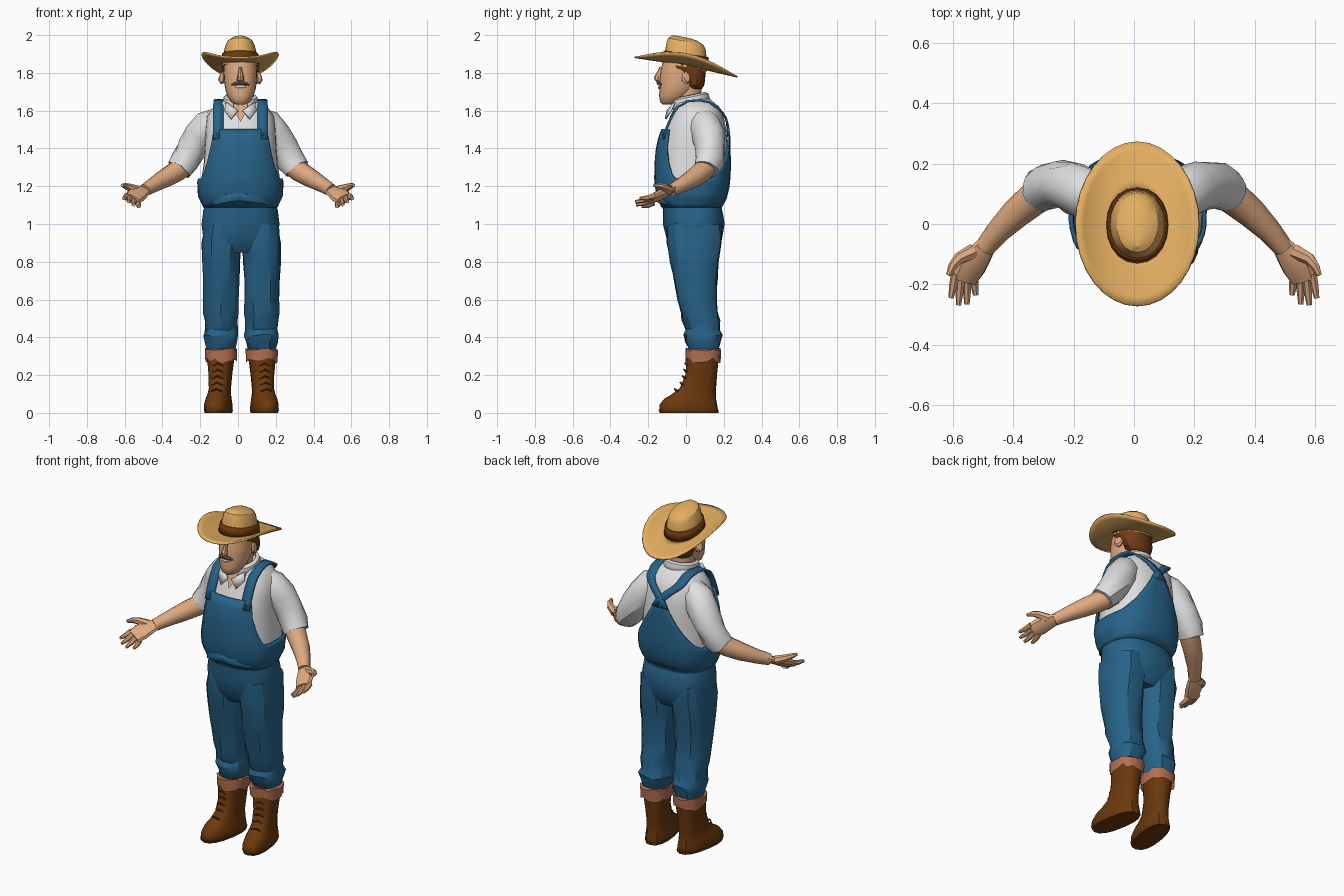
import bpy, bmesh, math, random
from mathutils import Vector as V

if "Cube" in bpy.data.objects:
    bpy.data.objects.remove(bpy.data.objects["Cube"])

random.seed(4)
CX = 0.013  # body centre line


def material(name, rgb):
    m = bpy.data.materials.new(name)
    m.diffuse_color = (*rgb, 1)
    m.use_nodes = True
    m.node_tree.nodes["Principled BSDF"].inputs["Base Color"].default_value = m.diffuse_color
    return m


DENIM = material("denim blue", (.020, .125, .25))
WHITE = material("shirt white", (.74, .74, .75))
SKIN = material("skin", (.74, .40, .215))
STRAW = material("straw", (.78, .43, .12))
LEATHER = material("boot leather", (.145, .040, .004))
CUFF = material("cuff tan", (.45, .16, .085))
HAIR = material("hair brown", (.16, .045, .009))
TACHE = material("moustache grey brown", (.22, .12, .07))
TEETH = material("mouth pale", (.72, .62, .55))


def build(name, verts, faces, mat, angle=35, thick=0):
    bm = bmesh.new()
    vs = [bm.verts.new(v) for v in verts]
    for f in faces:
        bm.faces.new([vs[i] for i in f])
    bmesh.ops.recalc_face_normals(bm, faces=bm.faces)
    me = bpy.data.meshes.new(name)
    bm.to_mesh(me)
    bm.free()
    me.materials.append(mat)
    ob = bpy.data.objects.new(name, me)
    bpy.context.collection.objects.link(ob)
    if thick:
        mod = ob.modifiers.new("thickness", 'SOLIDIFY')
        mod.thickness, mod.offset = thick, 0
    bpy.ops.object.select_all(action='DESELECT')
    ob.select_set(True)
    bpy.context.view_layer.objects.active = ob
    bpy.ops.object.shade_smooth_by_angle(angle=math.radians(angle))
    return ob


def loft(name, rings, mat, caps=True, closed=True, jitter=0, **kw):
    n = len(rings[0])
    verts = [V(p) + V([random.uniform(-jitter, jitter) for _ in range(3)]) for r in rings for p in r]
    faces = [(k*n + i, k*n + (i+1) % n, (k+1)*n + (i+1) % n, (k+1)*n + i)
             for k in range(len(rings) - 1) for i in range(n if closed else n - 1)]
    if caps:
        faces += [tuple(range(n)), tuple(range((len(rings)-1)*n, len(rings)*n))]
    return build(name, verts, faces, mat, **kw)


def spow(v, e):
    return math.copysign(abs(v) ** (2 / e), v)


def point(a, cx, z, hw, yf, yb, e=2.4):
    # angle 0 is the front
    return V((cx + hw*spow(math.sin(a), e), (yf+yb)/2 - (yb-yf)/2*spow(math.cos(a), e), z))


def rings(secs, cx=CX, n=18, e=2.4):
    return [[point(math.tau*i/n, cx, *s, e) for i in range(n)] for s in secs]


def tube(name, pts, radii, mat, n=10, flat=1, up=(0, 0, 1), **kw):
    pts, out = [V(p) for p in pts], []
    for i, p in enumerate(pts):
        t = (pts[min(i+1, len(pts)-1)] - pts[max(i-1, 0)]).normalized()
        a = t.cross(V(up)).normalized()
        b = a.cross(t)
        out.append([p + radii[i]*(a*math.cos(math.tau*k/n) + b*flat*math.sin(math.tau*k/n)) for k in range(n)])
    return loft(name, out, mat, **kw)


# torso: z, half width, front y, back y
TORSO = [(1.09, .180, -.115, .175), (1.15, .207, -.14, .205), (1.22, .212, -.15, .218), (1.32, .196, -.15, .22),
         (1.42, .19, -.14, .22), (1.50, .187, -.113, .213), (1.57, .178, -.085, .198), (1.62, .142, -.062, .175),
         (1.66, .085, -.055, .13)]


def section(z, off=0):
    for a, b in zip(TORSO, TORSO[1:]):
        if z <= b[0] or b is TORSO[-1]:
            t = min(max((z - a[0]) / (b[0] - a[0]), 0), 1)
            s = [a[i] + (b[i] - a[i])*t for i in range(4)]
            return z, s[1] + off, s[2] - off, s[3] + off


def on_torso(x, z, side, off):
    _, hw, yf, yb = section(z, off)
    k = max(0, 1 - abs(x/hw)**2.4) ** (1/2.4)
    return V((CX + x, (yf+yb)/2 + side*(yb-yf)/2*k, z))


loft("shirt_body", rings(TORSO[1:], n=24), WHITE, jitter=.002)


# overalls upper: bib in front, low at the sides, pointed at the back
def top_height(a):
    d = abs(math.degrees(a))
    if d < 40:
        return 1.50
    if d < 68:
        return 1.50 - .26*math.sin((d-40)/28*math.pi/2)
    if d < 112:
        return 1.24
    return 1.24 + .30*((d-112)/68)**1.6


N, ROWS = 54, 9
shell = []
for r in range(ROWS):
    row = []
    for i in range(N):
        a = math.tau*i/N - math.pi
        z = 1.09 + (top_height(a) - 1.09)*r/(ROWS-1)
        row.append(point(a, CX, *section(z, .011 + random.uniform(-.002, .002))))
    shell.append(row)
loft("overalls_bib", shell, DENIM, caps=False, thick=.012, angle=30)

# hips and waist
loft("overalls_hips", rings([(.85, .175, -.06, .15), (.90, .195, -.098, .188), (1.0, .206, -.12, .207),
     (1.07, .198, -.122, .195), (1.10, .190, -.125, .184), (1.14, .20, -.13, .19)], n=22), DENIM, jitter=.003)
tube("waist_roll", [on_torso(x, 1.125 + .02*math.cos(x*14), -1, .004) for x in (-.17, -.12, -.06, 0, .06, .12, .17)],
     [.012, .022, .026, .022, .026, .022, .012], DENIM, n=8, flat=1.2, jitter=.003)


def ribbon(name, pts, w, mat, thick=.012):
    return loft(name, [[p - V((w, 0, 0)), p + V((w, 0, 0))] for p in pts], mat, caps=False, closed=False, thick=thick)


LEG = [(.335, .075, .02, .17), (.37, .082, .0, .182), (.41, .093, -.01, .19), (.44, .086, .0, .18),
       (.49, .088, -.02, .178), (.53, .093, -.025, .172), (.60, .094, -.042, .162), (.70, .097, -.065, .165),
       (.80, .101, -.085, .175), (.90, .103, -.102, .192), (1.0, .088, -.10, .19)]
BOOT = [(0, .064, -.135, .165), (.018, .070, -.145, .17), (.045, .069, -.142, .165), (.075, .064, -.118, .16),
        (.10, .058, -.075, .16), (.13, .056, -.035, .16), (.20, .061, -.005, .165), (.30, .073, .005, .175)]


def turned(rs, c, ang):
    return [[V((c + (p.x-c)*math.cos(ang) - (p.y-.1)*math.sin(ang),
                .1 + (p.x-c)*math.sin(ang) + (p.y-.1)*math.cos(ang), p.z)) for p in r] for r in rs]


for s, side in ((-1, "right"), (1, "left")):
    # legs, boots, turned down cuffs, laces
    c, turn = .018 + s*.108, s*.16
    loft(side + "_leg", rings(LEG, c, 14), DENIM, jitter=.005, angle=28)
    loft(side + "_boot", turned(rings(BOOT, c, 16), c, turn), LEATHER)
    loft(side + "_sole", turned(rings([(0, .066, -.142, .172), (.014, .071, -.148, .174)], c, 16), c, turn), LEATHER)
    cuff = rings([(.275, .084, -.002, .183), (.335, .087, -.004, .186), (.338, .072, .01, .172)], c, 18)
    for i in range(18):
        cuff[0][i].z += random.uniform(-.012, .018)
        cuff[1][i].z += random.uniform(-.008, .010)
    loft(side + "_boot_cuff", cuff, CUFF, caps=False)
    for k in range(5):
        z, y = .115 + k*.034, (-.062, -.032, -.02, -.012, -.006)[k]
        line = turned([[V((c - .028, y + .014, z)), V((c, y, z + .012)), V((c + .028, y + .014, z))]], c, turn)[0]
        tube(f"{side}_lace_{k}", line, [.005]*3, LEATHER, n=5)

    # sleeve, forearm and hand
    tube(side + "_sleeve", [(s*x, y, z) for x, y, z in ((.09, .085, 1.555), (.155, .10, 1.52), (.20, .12, 1.465),
         (.242, .13, 1.40), (.28, .125, 1.335), (.312, .108, 1.288))], [.07, .086, .086, .079, .076, .070],
         WHITE, n=14, jitter=.004)
    tube(side + "_forearm", [(s*x, y, z) for x, y, z in ((.285, .115, 1.31), (.33, .085, 1.275), (.39, .035, 1.24),
         (.45, -.025, 1.205), (.495, -.08, 1.178))], [.058, .056, .050, .040, .033], SKIN, n=12)
    up = (-.45*s, .1, .85)
    tube(side + "_palm", [(s*x, y, z) for x, y, z in ((.485, -.065, 1.183), (.515, -.105, 1.168),
         (.54, -.145, 1.15), (.56, -.185, 1.132))], [.034, .047, .053, .045], SKIN, n=10, flat=.48, up=up)
    for k, (b, t) in enumerate((((.59, -.165, 1.15), (.605, -.245, 1.135)), ((.572, -.18, 1.138), (.58, -.268, 1.118)),
                                ((.552, -.182, 1.124), (.552, -.265, 1.102)), ((.53, -.17, 1.113), (.523, -.235, 1.092)))):
        m = ((b[0]+t[0])/2, (b[1]+t[1])/2, (b[2]+t[2])/2 - .004)
        tube(f"{side}_finger_{k}", [(s*p[0], p[1], p[2]) for p in (b, m, t)], [.0155, .014, .009], SKIN, n=7)
    tube(side + "_thumb", [(s*.53, -.09, 1.178), (s*.58, -.115, 1.195), (s*.60, -.14, 1.203), (s*.613, -.17, 1.205)],
         [.026, .02, .015, .009], SKIN, n=7)

    # crossing braces with a button
    pts = [on_torso(s*.118, z, -1, .014) for z in (1.45, 1.50, 1.55, 1.59, 1.62)]
    pts += [V((CX + s*.115, .01, 1.650)), V((CX + s*.11, .07, 1.655)), V((CX + s*.105, .125, 1.644))]
    pts += [on_torso(s*x, z, 1, .013) for x, z in ((.098, 1.61), (.08, 1.59), (.045, 1.56), (.005, 1.52), (-.025, 1.47))]
    ribbon(side + "_brace", pts, .027, DENIM)
    b = on_torso(s*.118, 1.475, -1, .018)
    tube(side + "_brace_button", [b, b - V((0, .008, 0))], [.009, .007], DENIM, n=8)

    # collar point, ear
    q = [(.012, 1.60), (.075, 1.645), (.085, 1.60), (.05, 1.555)]
    ys = (-.098, -.06, -.08, -.108)
    build(side + "_collar_point", [V((CX + s*x, y, z)) for (x, z), y in zip(q, ys)], [(0, 1, 2, 3)], WHITE, thick=.01)
    tube(side + "_ear", [(CX + s*.085, -.005, 1.772), (CX + s*.099, .001, 1.773), (CX + s*.106, .005, 1.775)],
         [.02, .026, .018], SKIN, n=8, flat=1.3)

# collar standing around the neck, open at the front
collar = []
for z0, hw, yf, yb, rise in ((1.615, .098, -.085, .135, .01), (1.665, .086, -.075, .115, .02), (1.675, .072, -.06, .10, .02)):
    row = [point(math.radians(22 + 316*i/18), CX, z0, hw, yf, yb, 2.1) for i in range(19)]
    for p in row:
        p.z += rise*(p.y/.1)
    collar.append(row)
loft("collar", collar, WHITE, caps=False, closed=False, thick=.008)

# open neckline and neck
build("neckline", [on_torso(x, z, -1, .008) for x, z in ((-.042, 1.615), (0, 1.54), (.042, 1.615), (0, 1.63))],
      [(0, 1, 2, 3)], SKIN)
loft("neck", rings([(1.56, .06, -.06, .09), (1.66, .064, -.065, .08), (1.76, .066, -.05, .082)], e=2), SKIN)

# head
loft("head", rings([(1.632, .026, -.122, -.06), (1.645, .048, -.137, -.03), (1.68, .070, -.143, .02),
     (1.715, .081, -.140, .05), (1.76, .087, -.141, .07), (1.80, .089, -.136, .08), (1.88, .084, -.12, .08)],
     n=20, e=2.1), SKIN, angle=40)
loft("hair", rings([(1.715, .058, .01, .085), (1.735, .084, -.0, .098), (1.77, .093, -.012, .103),
     (1.805, .096, -.06, .105), (1.825, .097, -.10, .105), (1.88, .094, -.11, .103)], n=18, e=2.1), HAIR, jitter=.002)
loft("nose", rings([(1.752, .012, -.155, -.13), (1.762, .02, -.166, -.13), (1.778, .018, -.169, -.13),
     (1.81, .01, -.150, -.12), (1.83, .008, -.142, -.12)], n=8, e=2), SKIN)
tube("moustache", [(CX + x, -.147 + 7*x*x, 1.747 - 5*x*x) for x in (-.048, -.03, 0, .03, .048)],
     [.003, .010, .010, .010, .003], TACHE, n=7)
tube("mouth", [(CX + x, -.140 + 6*x*x, 1.722 + 4*x*x) for x in (-.034, -.017, 0, .017, .034)],
     [.002, .008, .009, .008, .002], TEETH, n=6)

# straw hat: curled brim, band, pinched crown
brim = []
for k in range(6):
    t = .42 + .58*k/5
    row = []
    for i in range(32):
        a = math.tau*i/32
        x, y = .203*t*math.sin(a), -.272*t*math.cos(a)
        z = 1.838 - .19*y + .07*abs(x/.203)**2.5 - .012*(t - .42)
        row.append(V((CX - .002 + x, y, z)))
    brim.append(row)
loft("hat_brim", brim, STRAW, caps=False, thick=.009, angle=40)


def hat_part(secs, tilt):
    rs = rings(secs, CX - .002, 20, 2.1)
    for r in rs:
        for p in r:
            p.z -= tilt*p.y
    return rs


loft("hat_crown", hat_part([(1.83, .098, -.122, .112), (1.90, .089, -.110, .109), (1.945, .078, -.102, .104),
     (1.966, .068, -.094, .092), (1.982, .042, -.075, .06), (1.987, .012, -.055, .03)], .20), STRAW, angle=30)
loft("hat_band", hat_part([(1.845, .101, -.128, .118), (1.900, .093, -.116, .115)], .15), LEATHER, caps=False, thick=.006)
